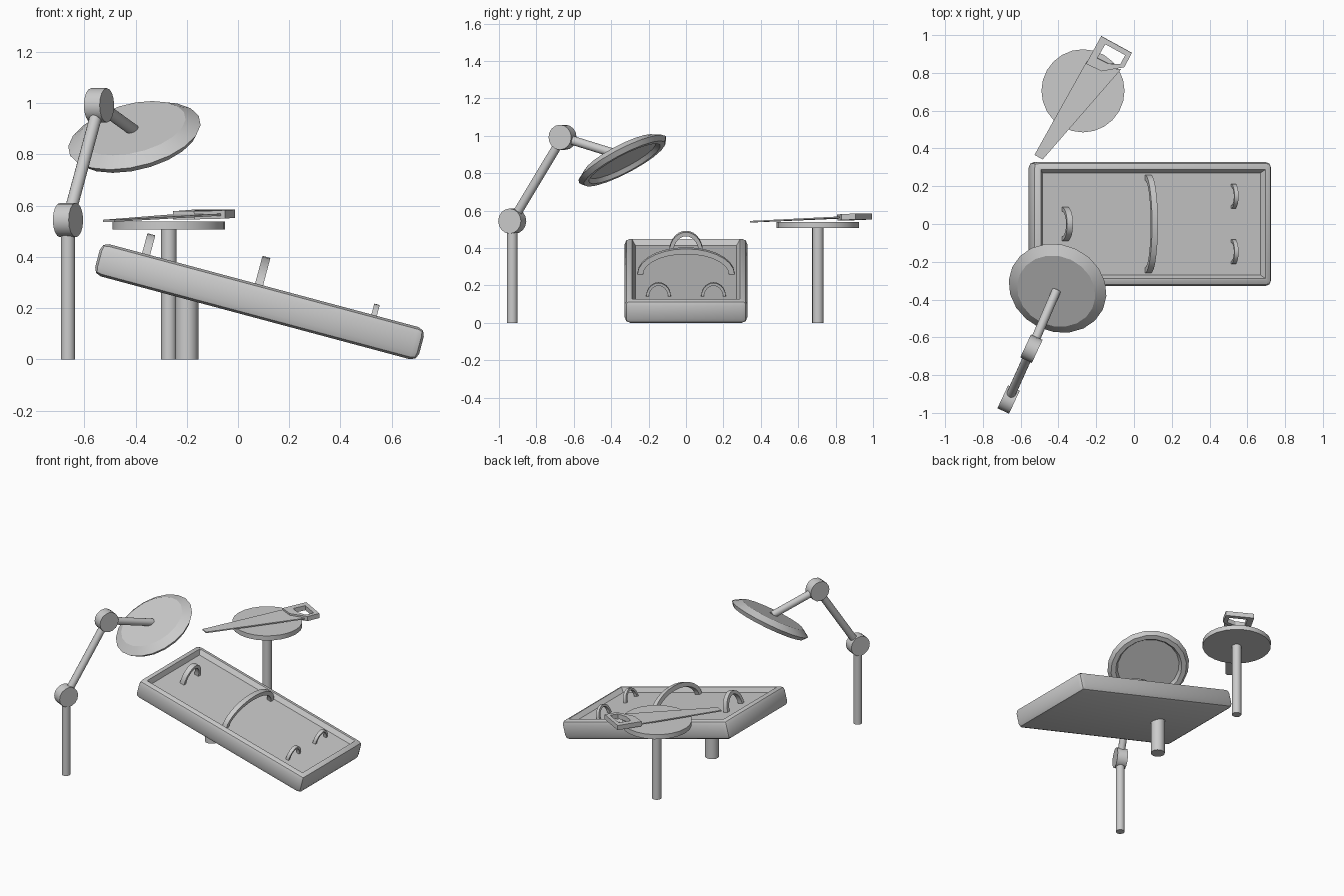
import bpy, bmesh, math
from mathutils import Vector, Matrix

if "Cube" in bpy.data.objects:
    bpy.data.objects.remove(bpy.data.objects["Cube"])


def finish(bm, name, matrix=Matrix(), smooth=True):
    bmesh.ops.recalc_face_normals(bm, faces=bm.faces)
    me = bpy.data.meshes.new(name)
    bm.to_mesh(me)
    bm.free()
    ob = bpy.data.objects.new(name, me)
    bpy.context.collection.objects.link(ob)
    ob.matrix_world = matrix
    if smooth:
        bpy.ops.object.select_all(action='DESELECT')
        ob.select_set(True)
        bpy.context.view_layer.objects.active = ob
        bpy.ops.object.shade_smooth_by_angle(angle=math.radians(30))
    return ob


def rod(name, a, b, r, sides=16):
    """Cylinder from point a to point b."""
    a, b = Vector(a), Vector(b)
    bm = bmesh.new()
    bmesh.ops.create_cone(bm, cap_ends=True, segments=sides, radius1=r, radius2=r, depth=(b - a).length)
    rot = (b - a).to_track_quat('Z', 'Y').to_matrix().to_4x4()
    return finish(bm, name, Matrix.Translation((a + b) / 2) @ rot)


def ring_prism(bm, outer, inner, closed):
    """Solid strip between two matching point loops: each entry is (low, high) 3D points."""
    rows = [[bm.verts.new(p) for p in (o[0], o[1], i[1], i[0])] for o, i in zip(outer, inner)]
    n = len(rows)
    for k in range(n if closed else n - 1):
        a, b = rows[k], rows[(k + 1) % n]
        for j in range(4):
            bm.faces.new((a[j], a[(j + 1) % 4], b[(j + 1) % 4], b[j]))
    if not closed:
        bm.faces.new(rows[0])
        bm.faces.new(rows[-1])


# Tilted table top with rounded rim and recessed bed
table = Matrix.Translation((0.084, 0, 0.225)) @ Matrix.Rotation(math.radians(15), 4, 'Y')
bm = bmesh.new()
bmesh.ops.create_cube(bm, size=1)
bmesh.ops.scale(bm, vec=(1.31, 0.656, 0.13), verts=bm.verts)
bmesh.ops.bevel(bm, geom=bm.edges[:], offset=0.03, segments=2, profile=0.5, affect='EDGES')
bm.normal_update()
top = max(bm.faces, key=lambda f: f.calc_center_median().z + f.calc_area())
if top.normal.z < 0:
    top = max(bm.faces, key=lambda f: (round(f.calc_center_median().z, 4), f.calc_area()))
bmesh.ops.inset_region(bm, faces=[top], thickness=0.014, depth=0)
bmesh.ops.inset_region(bm, faces=[top], thickness=0.025, depth=-0.03)
finish(bm, "table_top", table)
rod("table_pedestal", (-0.2, 0, 0), (-0.2, 0, 0.26), 0.045)


# Restraint arches standing on the bed
def arch(name, u, y, half, height, width, thick, steps=14):
    outer, inner = [], []
    for k in range(steps + 1):
        t = math.pi * k / steps
        for loop, a, h in ((outer, half, height), (inner, half - thick, height - thick)):
            py, pz = y + a * math.cos(t), 0.033 + h * math.sin(t)
            loop.append(((u - width / 2, py, pz), (u + width / 2, py, pz)))
    bm = bmesh.new()
    ring_prism(bm, outer, inner, False)
    finish(bm, name, table)


arch("waist_strap", -0.019, 0, 0.26, 0.143, 0.032, 0.03)
arch("neck_strap", -0.476, 0, 0.09, 0.112, 0.032, 0.022)
for side, s in (("left", 1), ("right", -1)):
    arch("ankle_strap_" + side, 0.446, s * 0.147, 0.066, 0.076, 0.022, 0.015)

# Side tray on a post
rod("tray_post", (-0.27, 0.705, 0), (-0.27, 0.705, 0.51), 0.03)
rod("tray_disc", (-0.27, 0.705, 0.507), (-0.27, 0.705, 0.539), 0.22, 24)

# Saw lying on the tray: local x runs tip to handle, local y across the blade
p, q = Vector((0.48, 0.877, 0)), Vector((0.877, -0.48, 0))
lay = Matrix((p, q, (0, 0, 1))).transposed().to_4x4()
saw = Matrix.Translation((-0.527, 0.366, 0.541)) @ lay @ Matrix.Rotation(math.radians(-2.2), 4, 'Y')
bm = bmesh.new()
face = bm.faces.new([bm.verts.new((x, y, -0.004)) for x, y in
                     ((0, 0), (0, 0.05), (0.62, 0.185), (0.575, 0.1), (0.57, 0.005))])
ext = bmesh.ops.extrude_face_region(bm, geom=[face])
bmesh.ops.translate(bm, vec=(0, 0, 0.008), verts=[v for v in ext['geom'] if isinstance(v, bmesh.types.BMVert)])
finish(bm, "saw_blade", saw, False)

outer = [(0.722, 0.008), (0.722, 0.193), (0.637, 0.195), (0.56, 0.1), (0.555, 0.008)]
inner = [(0.695, 0.048), (0.695, 0.168), (0.64, 0.168), (0.612, 0.11), (0.61, 0.046)]
loops = [[((x, y, -0.016), (x, y, 0.016)) for x, y in pts] for pts in (outer, inner)]
bm = bmesh.new()
ring_prism(bm, loops[0], loops[1], True)
finish(bm, "saw_handle", saw, False)

# Lamp: post, two elbow joints and arms
j1, j2 = Vector((-0.664, -0.929, 0.544)), Vector((-0.543, -0.66, 0.992))
axis = Vector((0.906, -0.423, 0)) * 0.034
tilt = math.radians(30)
normal = Vector((-0.423 * math.sin(tilt), -0.906 * math.sin(tilt), math.cos(tilt)))
centre = Vector((-0.405, -0.341, 0.875))
rod("lamp_post", (j1.x, j1.y, 0), j1, 0.028)
rod("lamp_lower_arm", j1, j2, 0.024)
rod("lamp_upper_arm", j2, centre + normal * 0.025, 0.024)
rod("lamp_lower_joint", j1 - axis, j1 + axis, 0.067)
rod("lamp_upper_joint", j2 - axis, j2 + axis, 0.067)

# Lamp head: lathed shallow dish, hollow underneath
profile = [(0, 0.032), (0.212, 0.032), (0.265, -0.002), (0.245, -0.028), (0.215, -0.028), (0.2, -0.005), (0, -0.005)]
bm = bmesh.new()
vs = [bm.verts.new((r, 0, z)) for r, z in profile]
es = [bm.edges.new(e) for e in zip(vs, vs[1:])]
bmesh.ops.spin(bm, geom=vs + es, cent=(0, 0, 0), axis=(0, 0, 1), angle=2 * math.pi, steps=20)
bmesh.ops.remove_doubles(bm, verts=bm.verts, dist=0.0005)
rot = normal.to_track_quat('Z', 'Y').to_matrix().to_4x4()
finish(bm, "lamp_head", Matrix.Translation(centre) @ rot)
